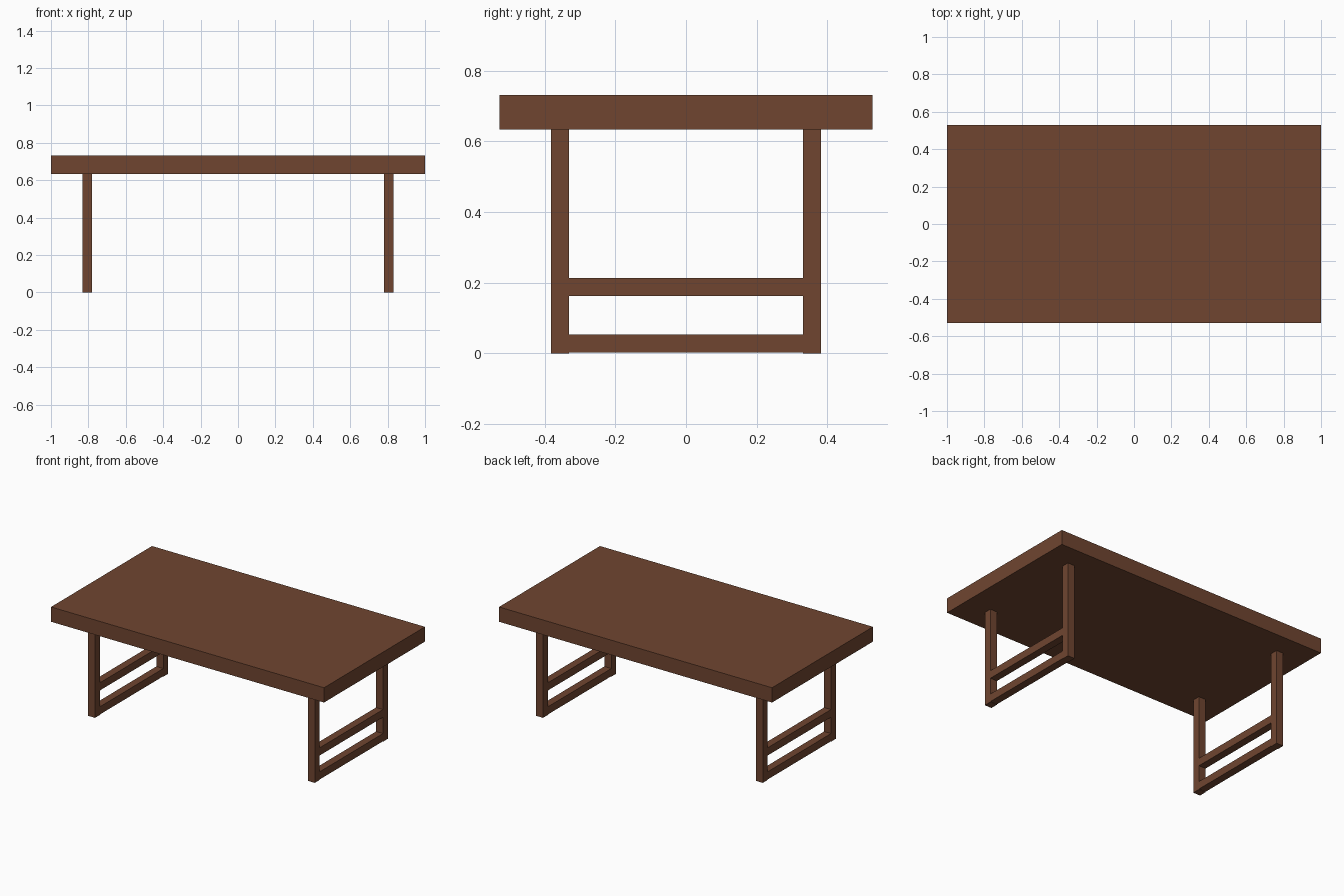
import bpy

if "Cube" in bpy.data.objects:
    bpy.data.objects.remove(bpy.data.objects["Cube"])

wood = bpy.data.materials.new("brown_wood")
wood.diffuse_color = (0.16, 0.06, 0.03, 1)
wood.use_nodes = True
wood.node_tree.nodes["Principled BSDF"].inputs["Base Color"].default_value = wood.diffuse_color


def box(name, x, y, z):
    """Axis-aligned box from (min, max) ranges."""
    bpy.ops.mesh.primitive_cube_add(size=1, location=[(a + b) / 2 for a, b in (x, y, z)])
    ob = bpy.context.object
    ob.name = name
    ob.scale = [b - a for a, b in (x, y, z)]
    bpy.ops.object.transform_apply(location=False, rotation=False, scale=True)
    ob.data.materials.append(wood)
    return ob


LEG_X, LEG_Y, T = 0.805, 0.357, 0.051
TOP_Z, UNDER_Z = 0.731, 0.633
inner = LEG_Y - T / 2

# Thick slab top
box("table_top", (-1, 1), (-0.528, 0.528), (UNDER_Z, TOP_Z))

# Two end frames: a pair of legs joined by two rails
for sx, side in ((-1, "left"), (1, "right")):
    cx = sx * LEG_X
    xr = (cx - T / 2, cx + T / 2)
    for sy, end in ((-1, "front"), (1, "back")):
        cy = sy * LEG_Y
        box(f"{side}_{end}_leg", xr, (cy - T / 2, cy + T / 2), (0, UNDER_Z))
    for name, z in (("lower", 0.003), ("upper", 0.162)):
        box(f"{side}_{name}_rail", xr, (-inner, inner), (z, z + T))
